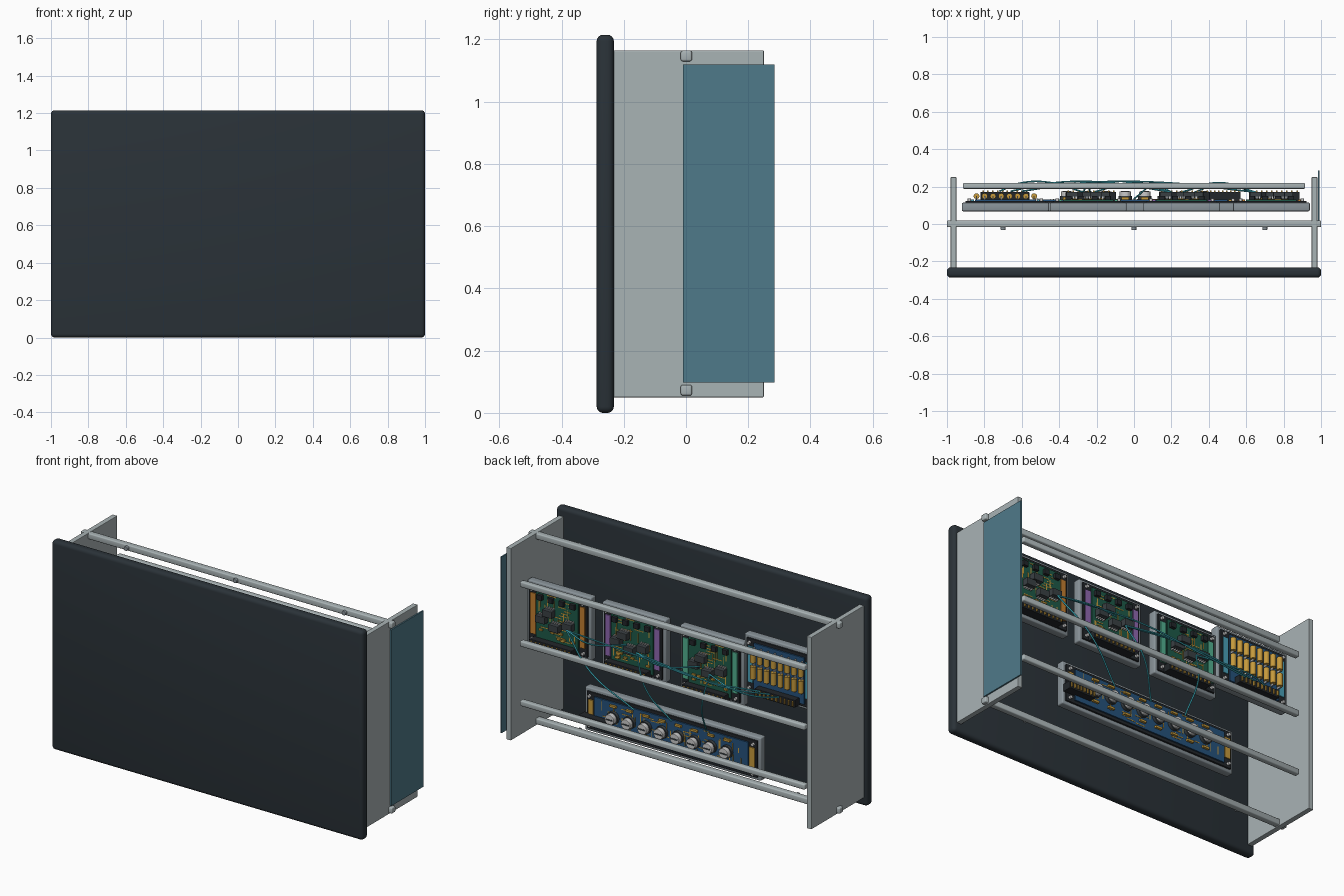
import bpy, bmesh, math, random
from mathutils import Matrix, Vector

if "Cube" in bpy.data.objects:
    bpy.data.objects.remove(bpy.data.objects["Cube"])

random.seed(4)


def mat(name, hexa):
    rgb = [int(hexa[i:i + 2], 16) / 255 for i in (0, 2, 4)]
    m = bpy.data.materials.new(name)
    m.diffuse_color = [((c + 0.055) / 1.055) ** 2.4 if c > 0.04 else c / 12.9 for c in rgb] + [1]
    m.use_nodes = True
    m.node_tree.nodes["Principled BSDF"].inputs["Base Color"].default_value = m.diffuse_color
    return m


STEEL = mat("steel", "A9B3B5")
TRAY = mat("tray_grey", "8A949A")
DARK = mat("dark_shell", "2A3238")
BLACK = mat("black_plastic", "22262A")
CHIP = mat("chip_grey", "3A4044")
GREEN = mat("green_board", "1E5A48")
BLUE = mat("blue_board", "25527C")
GOLD = mat("gold", "C69A3C")
SILVER = mat("silver", "C8CCCA")
TEAL = mat("teal_panel", "4F7A8A")
WIRE = mat("wire_cyan", "3AA6B4")
ORANGE = mat("orange_strip", "C47F30")
PURPLE = mat("purple_strip", "9068B0")
MINT = mat("mint_strip", "52B090")
CYAN = mat("cyan_strip", "4AA0B8")


def finish(name, bm, m, bevel=0, segs=2):
    me = bpy.data.meshes.new(name)
    bm.to_mesh(me)
    bm.free()
    ob = bpy.data.objects.new(name, me)
    bpy.context.collection.objects.link(ob)
    me.materials.append(m)
    if bevel:
        for p in me.polygons:
            p.use_smooth = segs > 2
        b = ob.modifiers.new("bevel", 'BEVEL')
        b.width, b.segments, b.limit_method = bevel, segs, 'ANGLE'
    return ob


def boxes(name, items, m, bevel=0, segs=2):
    """items: (x0, x1, y0, y1, z0, z1), all in one mesh"""
    bm = bmesh.new()
    for x0, x1, y0, y1, z0, z1 in items:
        mx = Matrix.Translation(((x0 + x1) / 2, (y0 + y1) / 2, (z0 + z1) / 2))
        bmesh.ops.create_cube(bm, size=1, matrix=mx @ Matrix.Diagonal((x1 - x0, y1 - y0, z1 - z0, 1)))
    return finish(name, bm, m, bevel, segs)


def cyls(name, items, m, axis='Y', segs=16, bevel=0):
    """items: (x, y, z, radius, length), centred, along the axis"""
    bm = bmesh.new()
    rot = Matrix.Rotation(math.pi / 2, 4, 'X') if axis == 'Y' else Matrix.Identity(4)
    for x, y, z, r, h in items:
        bmesh.ops.create_cone(bm, cap_ends=True, segments=segs, radius1=r, radius2=r, depth=h,
                              matrix=Matrix.Translation((x, y, z)) @ rot)
    for f in bm.faces:
        f.smooth = len(f.verts) == 4
    for e in bm.edges:
        e.smooth = all(len(f.verts) == 4 for f in e.link_faces)
    return finish(name, bm, m, bevel)


def wire(name, pts):
    cu = bpy.data.curves.new(name, 'CURVE')
    cu.dimensions, cu.bevel_depth, cu.bevel_resolution, cu.resolution_u = '3D', 0.0045, 2, 8
    sp = cu.splines.new('BEZIER')
    sp.bezier_points.add(len(pts) - 1)
    for bp, p in zip(sp.bezier_points, pts):
        bp.co = p
        bp.handle_left_type = bp.handle_right_type = 'AUTO'
    cu.materials.append(WIRE)
    bpy.context.collection.objects.link(bpy.data.objects.new(name, cu))


# Chassis: front shell, side plates, teal cover on the right
boxes("front_panel", [(-1, 1, -0.287, -0.232, 0, 1.215)], DARK, 0.02, 4)
for s, side in ((-1, "left"), (1, "right")):
    xs = sorted((s * 0.95, s * 0.98))
    boxes(side + "_side_plate", [(*xs, -0.235, 0.25, 0.05, 1.165)], STEEL, 0.003)
boxes("right_cover_panel", [(0.984, 0.992, -0.01, 0.285, 0.098, 1.12)], TEAL)

# Tie bars between the plates with bolts, and the rear rails
for z, n in ((0.073, "lower"), (1.147, "upper")):
    boxes(n + "_tie_bar", [(-1, 1, -0.017, 0.019, z - 0.017, z + 0.017)], STEEL, 0.006, 3)
    cyls(n + "_tie_bar_bolts", [(x, -0.022, z, 0.013, 0.02) for x in (-0.7, 0, 0.7)], TRAY, bevel=0.003)
for i, z in enumerate((0.265, 0.61, 0.955)):
    boxes(f"rear_rail_{i + 1}", [(-0.915, 0.915, 0.188, 0.22, z - 0.016, z + 0.016)], STEEL, 0.007, 3)


def module_base(n, x0, x1, z0, z1, board, strip):
    """tray, dark plate, board, coloured end strips and corner screws"""
    boxes(n + "_tray", [(x0, x1, 0.068, 0.114, z0, z1)], TRAY, 0.007, 3)
    boxes(n + "_plate", [(x0 + 0.018, x1 - 0.018, 0.11, 0.124, z0 + 0.018, z1 - 0.018)], BLACK, 0.003)
    boxes(n + "_board", [(x0 + 0.07, x1 - 0.07, 0.12, 0.132, z0 + 0.035, z1 - 0.035)], board)
    boxes(n + "_end_strips", [(a, a + 0.034, 0.12, 0.13, z0 + 0.07, z1 - 0.06)
                              for a in (x0 + 0.03, x1 - 0.064)], strip)
    cyls(n + "_screws", [(x, 0.13, z, 0.009, 0.014) for x in (x0 + 0.04, x1 - 0.04)
                         for z in (z0 + 0.04, z1 - 0.04)], SILVER, segs=12)


def connector(n, x0, x1, z, pins):
    """black socket strip with a row of gold pins"""
    boxes(n + "_connector", [(x0, x1, 0.12, 0.172, z - 0.022, z + 0.022)], BLACK, 0.003)
    step = (x1 - x0) / pins
    boxes(n + "_connector_pins", [(x0 + step * (i + 0.5) - 0.004, x0 + step * (i + 0.5) + 0.004,
                                   0.165, 0.18, z - 0.014, z + 0.014) for i in range(pins)], GOLD)


def traces(n, x0, x1, z0, z1, count):
    """short raised copper lines on the board"""
    out = []
    for i in range(count):
        x, z = random.uniform(x0, x1 - 0.06), z0 + (z1 - z0) * (i + 0.5) / count
        out.append((x, x + random.uniform(0.03, 0.06), 0.131, 0.1335, z - 0.0025, z + 0.0025))
        x = random.uniform(x0, x1)
        z = random.uniform(z0, z1 - 0.06)
        out.append((x, x + 0.005, 0.131, 0.1335, z, z + random.uniform(0.03, 0.06)))
    boxes(n + "_traces", out, GOLD)


# Three logic modules in the upper row
for k, (x0, x1, strip) in enumerate(((0.53, 0.94, ORANGE), (0.05, 0.46, PURPLE), (-0.45, -0.04, MINT))):
    n, c, z0, z1 = f"logic_module_{k + 1}", (x0 + x1) / 2, 0.57, 0.937
    module_base(n, x0, x1, z0, z1, GREEN, strip)
    traces(n, x0 + 0.08, x1 - 0.08, z0 + 0.07, z1 - 0.04, 16)
    # Main chips with legs
    chips = [(c + dx, 0.735 + dz) for dx, dz in ((-0.085, 0.02), (0, -0.01), (0.085, 0.02), (0.04, 0.065))]
    boxes(n + "_chips", [(x - 0.031, x + 0.031, 0.136, 0.172, z - 0.02, z + 0.02) for x, z in chips], CHIP, 0.003)
    boxes(n + "_chip_legs", [(x + i * 0.014 - 0.003, x + i * 0.014 + 0.003, 0.13, 0.148, z - 0.027, z + 0.027)
                             for x, z in chips for i in (-1.5, -0.5, 0.5, 1.5)], SILVER)
    # Small chips along the top and loose parts
    boxes(n + "_small_chips", [(c + d - 0.016, c + d + 0.016, 0.13, 0.15, 0.855, 0.885)
                               for d in (-0.105, -0.035, 0.035, 0.105)], BLACK, 0.002)
    parts = [(c + random.uniform(-0.11, 0.11), random.uniform(0.65, 0.69)) for _ in range(9)]
    boxes(n + "_resistors", [(x - 0.011, x + 0.011, 0.13, 0.142, z - 0.005, z + 0.005) for x, z in parts], GOLD)
    connector(n, c - 0.12, c + 0.15, 0.607, 10)

# Capacitor module at the far end of the row
module_base("capacitor_module", -0.92, -0.455, 0.66, 1.0, BLUE, CYAN)
caps = [(-0.842 + 0.044 * i, z) for i in range(8) for z in (0.805, 0.9)]
cyls("capacitors", [(x, 0.149, z, 0.0155, 0.072) for x, z in caps], GOLD, axis='Z')
boxes("capacitor_leads", [(x - 0.003, x + 0.003, 0.132, 0.15, z - 0.046, z + 0.046) for x, z in caps], SILVER)
connector("capacitor_module", -0.82, -0.56, 0.705, 10)

# Long dial module below
module_base("dial_module", -0.56, 0.57, 0.165, 0.415, BLUE, GOLD)
traces("dial_module", -0.46, 0.47, 0.21, 0.375, 30)
dials = [-0.36 + 0.1045 * i for i in range(8)]
cyls("dial_bases", [(x, 0.14, 0.295, 0.036, 0.02) for x in dials], CHIP, segs=24)
cyls("dials", [(x, 0.16, 0.295, 0.03, 0.03) for x in dials], SILVER, segs=24, bevel=0.003)
boxes("dial_slots", [(x - 0.022, x + 0.022, 0.17, 0.177, 0.291, 0.299) for x in dials], CHIP)
boxes("dial_resistors", [(x - 0.02, x + 0.02, 0.13, 0.145, z - 0.006, z + 0.006)
                         for x in dials for z in (0.236, 0.36)], GOLD)
connector("dial_module", 0.40, 0.57, 0.25, 8)

# Wires: each logic module down to the dials, across to its neighbour and the capacitors
starts = [(0.65, 0.74), (0.2, 0.73), (-0.27, 0.73)]
for i, ((x, z), xe) in enumerate(zip(starts, (0.24, 0.0, -0.225))):
    a = Vector((x, 0.17, z))
    wire(f"dial_wire_{i + 1}", [a, a.lerp(Vector((xe, 0.26, 0.39)), 0.45) + Vector((0, 0, -0.02)),
                                (xe, 0.135, 0.375)])
    e = Vector((-0.6 - 0.06 * i, 0.175, 0.72))
    wire(f"capacitor_wire_{i + 1}", [a, a.lerp(e, 0.4) + Vector((0, 0.05, 0.012 - 0.012 * i)),
                                     a.lerp(e, 0.75) + Vector((0, 0.045, -0.012)), e])
    if i < 2:
        b = Vector((starts[i + 1][0] + 0.06, 0.172, 0.76))
        wire(f"link_wire_{i + 1}", [a, a.lerp(b, 0.5) + Vector((0, 0.05, -0.02)), b])
